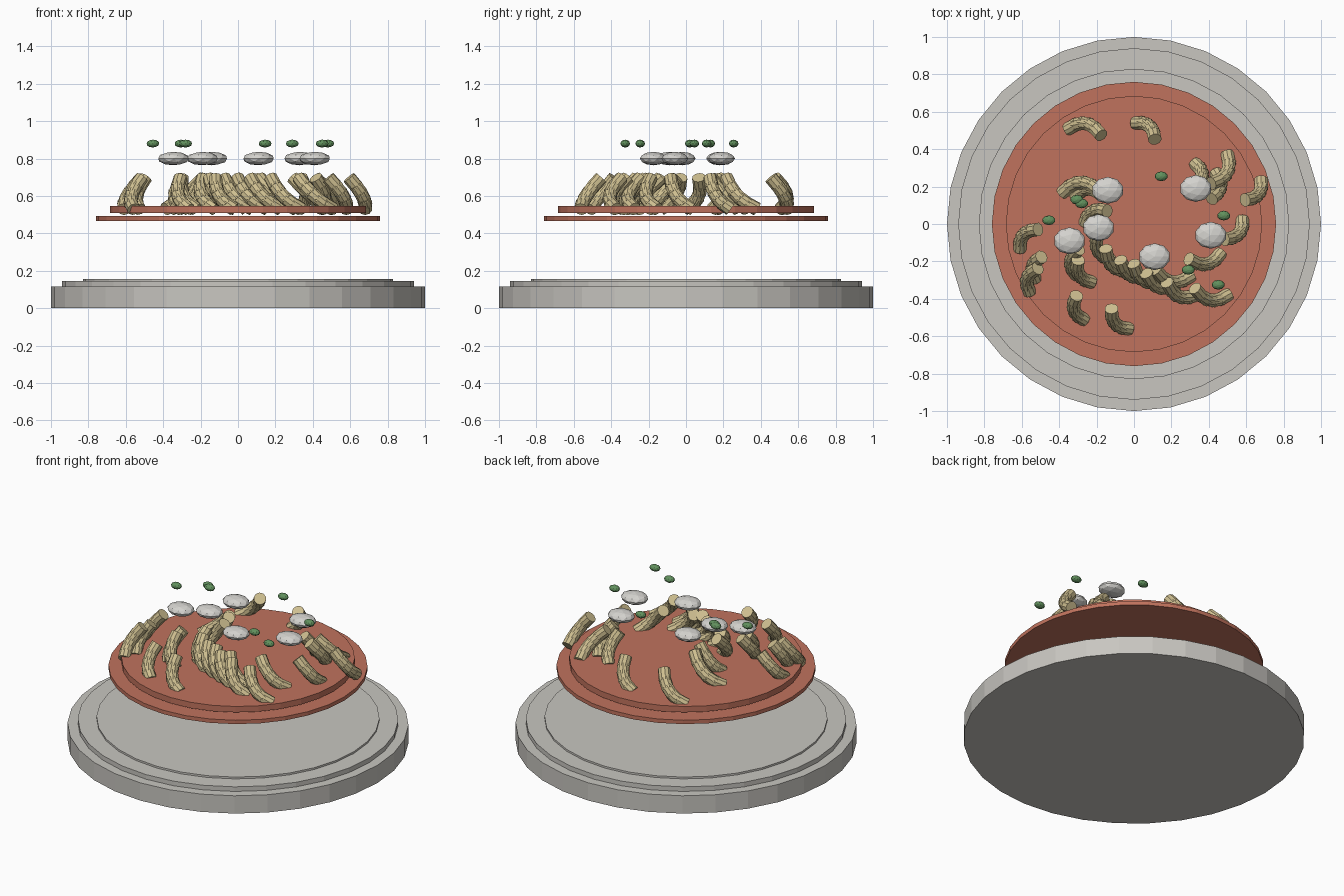
import bpy
import bmesh
from math import pi
from mathutils import Matrix, Vector

cube = bpy.data.objects.get("Cube")
if cube:
    bpy.data.objects.remove(cube, do_unlink=True)


def material(name, rgb):
    m = bpy.data.materials.new(name)
    m.use_nodes = True
    m.diffuse_color = (*rgb, 1)
    m.node_tree.nodes["Principled BSDF"].inputs["Base Color"].default_value = (*rgb, 1)
    return m


stone = material("warm grey ceramic", (0.58, 0.565, 0.53))
red = material("tomato red", (0.53, 0.17, 0.11))
wheat = material("pasta yellow", (0.62, 0.52, 0.28))
white = material("cheese white", (0.66, 0.65, 0.62))
green = material("herb green", (0.12, 0.28, 0.11))


def finish(bm, name, mat):
    mesh = bpy.data.meshes.new(name)
    bm.to_mesh(mesh)
    bm.free()
    mesh.materials.append(mat)
    obj = bpy.data.objects.new(name, mesh)
    bpy.context.collection.objects.link(obj)
    return obj


def lathe(name, profile, mat, sides=32):
    """Spin a closed (radius, height) outline about z."""
    bm = bmesh.new()
    verts = [bm.verts.new((r, 0, z)) for r, z in profile]
    edges = [bm.edges.new(pair) for pair in zip(verts, verts[1:])]
    bmesh.ops.spin(bm, geom=verts + edges, axis=(0, 0, 1), cent=(0, 0, 0),
                   angle=2 * pi, steps=sides, use_duplicate=False)
    bmesh.ops.remove_doubles(bm, verts=bm.verts, dist=0.0005)
    bmesh.ops.recalc_face_normals(bm, faces=bm.faces)
    return finish(bm, name, mat)


def disc(name, radius, low, high, mat):
    return lathe(name, [(0, low), (radius, low), (radius, high), (0, high)], mat)


def pasta(name, start, end, radius=0.037, steps=5):
    """Bent tube of short overlapping barrels, dropping from start to end."""
    a, b = Vector((*start, 0.69)), Vector((*end, 0.535))
    run = (b - a).to_2d()
    bulge = Vector((run.y, -run.x)) * 0.5
    mid = Vector(((a.x + b.x) / 2 + bulge.x, (a.y + b.y) / 2 + bulge.y, 0.59))
    path = []
    for i in range(steps + 1):
        t = i / steps
        path.append(a * (1 - t) ** 2 + mid * 2 * t * (1 - t) + b * t * t)
    bm = bmesh.new()
    for p, q in zip(path, path[1:]):
        d = q - p
        turn = d.to_track_quat('Z', 'Y').to_matrix().to_4x4()
        bmesh.ops.create_cone(bm, cap_ends=True, segments=10, radius1=radius,
                              radius2=radius, depth=d.length + 0.022,
                              matrix=Matrix.Translation((p + q) / 2) @ turn)
    return finish(bm, name, wheat)


def lumps(name, centres, height, size, mat):
    for i, (x, y) in enumerate(centres, 1):
        bm = bmesh.new()
        bmesh.ops.create_icosphere(bm, subdivisions=2, radius=1)
        bmesh.ops.scale(bm, vec=size, verts=bm.verts)
        bmesh.ops.translate(bm, vec=(x, y, height), verts=bm.verts)
        finish(bm, f"{name}_{i}", mat)


# Stepped plate
lathe("plate", [(0, 0), (1, 0), (1, 0.115), (0.94, 0.115), (0.94, 0.145),
                (0.83, 0.145), (0.83, 0.157), (0, 0.157)], stone)

# Two floating layers of sauce
disc("sauce_lower", 0.76, 0.467, 0.492, red)
disc("sauce_upper", 0.685, 0.508, 0.546, red)

# Pasta swirling outward: raised end, lowered end
pieces = [
    ((-.18, .48), (-.35, .51)), ((.11, .46), (.01, .54)),
    ((.60, .13), (.68, .23)), ((.42, .22), (.50, .37)),
    ((.42, .14), (.44, .27)), ((.34, .20), (.33, .32)),
    ((.49, -.08), (.58, .02)), ((.30, -.19), (.46, -.16)),
    ((.33, -.35), (.50, -.38)), ((.18, -.32), (.33, -.38)),
    ((.12, -.25), (.30, -.28)), ((.07, -.27), (.22, -.33)),
    ((0, -.22), (.15, -.31)), ((-.07, -.20), (.07, -.28)),
    ((-.15, -.14), (-.02, -.25)), ((-.19, -.05), (-.13, -.19)),
    ((-.15, .07), (-.26, .01)), ((-.19, .18), (-.38, .17)),
    ((-.18, .16), (-.31, .15)), ((-.52, -.03), (-.61, -.13)),
    ((-.50, -.18), (-.53, -.29)), ((-.52, -.24), (-.56, -.36)),
    ((-.30, -.14), (-.31, -.27)), ((-.30, -.20), (-.23, -.31)),
    ((-.31, -.39), (-.27, -.51)), ((-.12, -.46), (-.03, -.56)),
]
for i, (start, end) in enumerate(pieces, 1):
    pasta(f"pasta_{i}", start, end)

# Cheese lumps and herb flakes hovering above
lumps("cheese", [(-.14, .18), (.33, .19), (-.19, -.02), (-.345, -.09),
                 (.41, -.06), (.11, -.175)], 0.8, (0.085, 0.072, 0.036), white)
lumps("herb", [(.145, .255), (-.305, .13), (-.28, .11), (-.455, .02),
               (.48, .045), (.29, -.245), (.45, -.325)],
      0.88, (0.035, 0.026, 0.021), green)
